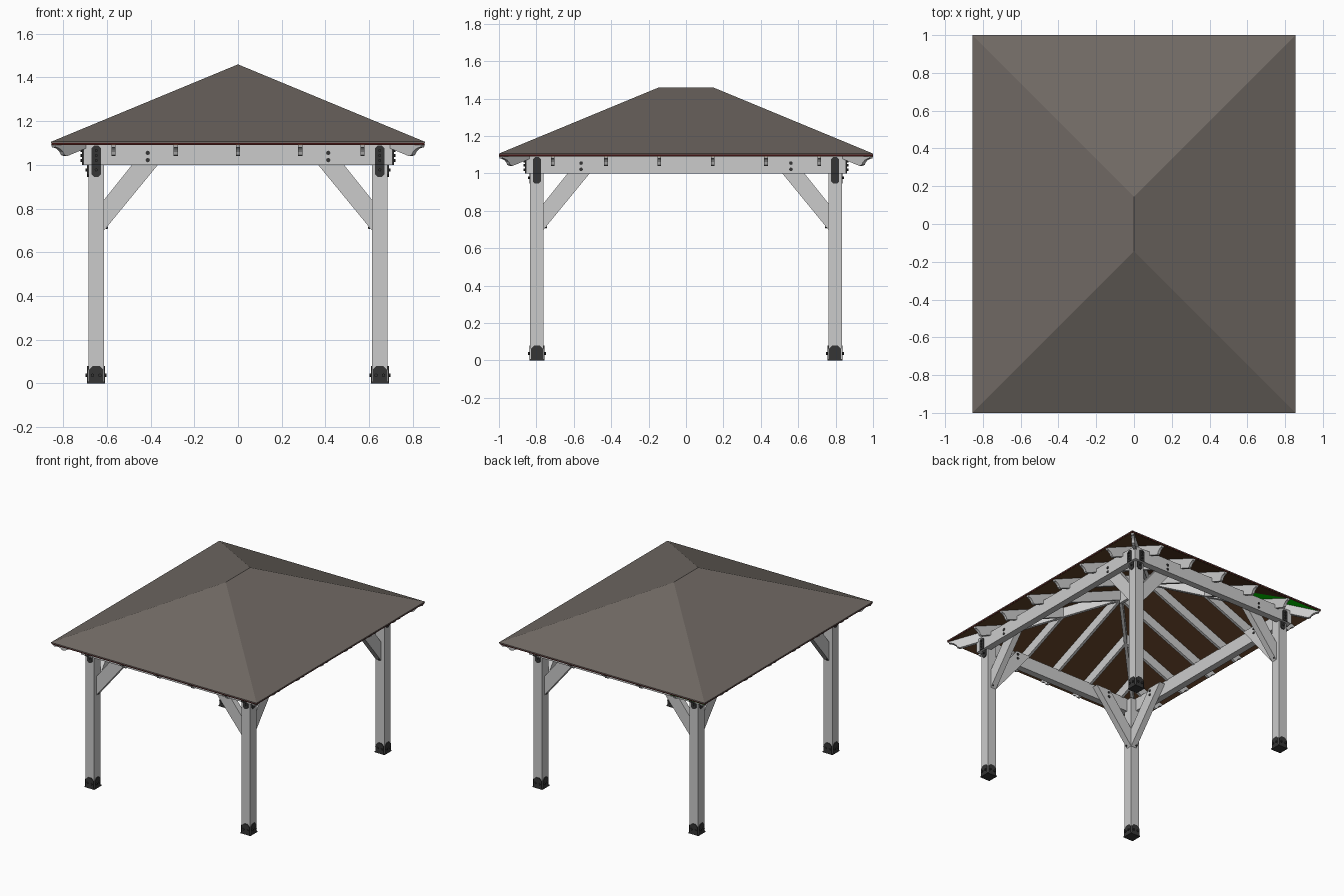
import bpy, bmesh, math
from mathutils import Vector as V

if "Cube" in bpy.data.objects:
    bpy.data.objects.remove(bpy.data.objects["Cube"])

HX, HY, RIDGE = 0.855, 1.0, 0.145      # eave half sizes, half ridge length
RISE = 0.354                           # eave to ridge height
S = RISE / HX                          # roof slope
PX, PY, PW = 0.649, 0.797, 0.036       # post centres and half width
Z = V((0, 0, 1))


def mat(name, rgb):
    m = bpy.data.materials.new(name)
    m.diffuse_color = (*rgb, 1)
    m.use_nodes = True
    m.node_tree.nodes["Principled BSDF"].inputs["Base Color"].default_value = m.diffuse_color
    return m


SHINGLE = mat("shingle", (0.16, 0.14, 0.125))
WOOD = mat("decking_brown", (0.11, 0.05, 0.02))
RED = mat("trim_red", (0.05, 0.006, 0.006))
METAL = mat("dark_metal", (0.035, 0.035, 0.035))
GREEN = mat("green_panel", (0, 1, 0))


def make(name, bm, m=None):
    bmesh.ops.recalc_face_normals(bm, faces=bm.faces)
    me = bpy.data.meshes.new(name)
    bm.to_mesh(me)
    bm.free()
    ob = bpy.data.objects.new(name, me)
    bpy.context.collection.objects.link(ob)
    if m:
        me.materials.append(m)
    return ob


def prism(name, pts, o, u, v, w, a, b, m=None):
    """Extrude a 2D outline lying in axes u, v from a to b along w."""
    bm = bmesh.new()
    o, u, v, w = V(o), V(u), V(v), V(w)
    lo, hi = [[bm.verts.new(o + u * p + v * q + w * t) for p, q in pts] for t in (a, b)]
    bm.faces.new(lo)
    bm.faces.new(hi)
    n = len(pts)
    for i in range(n):
        j = (i + 1) % n
        bm.faces.new((lo[i], lo[j], hi[j], hi[i]))
    return make(name, bm, m)


def box(name, x0, x1, y0, y1, z0, z1, m=None):
    return prism(name, [(x0, y0), (x1, y0), (x1, y1), (x0, y1)], (0, 0, 0),
                 (1, 0, 0), (0, 1, 0), Z, z0, z1, m)


def bolt(name, p, n, r=0.008, h=0.008, m=METAL):
    n = V(n)
    u = Z.cross(n) if abs(n.z) < 0.9 else V((1, 0, 0))
    ring = [(r * math.cos(k * math.pi / 4), r * math.sin(k * math.pi / 4)) for k in range(8)]
    prism(name, ring, p, u, n.cross(u), n, -0.001, h, m)


def plate(name, p, n, half, z0, z1, cut_low, cut_high):
    """Flat steel plate with clipped corners, facing along n."""
    c = half * 0.55
    top = [(half, z1 - c), (half - c, z1), (c - half, z1), (-half, z1 - c)] if cut_high else [(half, z1), (-half, z1)]
    low = [(-half, z0 + c), (c - half, z0), (half - c, z0), (half, z0 + c)] if cut_low else [(-half, z0), (half, z0)]
    n = V(n)
    prism(name, top + low, (p[0], p[1], 0), Z.cross(n), Z, n, -0.002, 0.005, METAL)


# Hipped roof layers: shingles, red edge trim, brown decking
def hip_layer(name, z0, z1, inset, m):
    bm = bmesh.new()
    rings = []
    for z in (z0, z1):
        e = [bm.verts.new((sx * (HX - inset), sy * (HY - inset), z + inset * S))
             for sx, sy in ((-1, -1), (1, -1), (1, 1), (-1, 1))]
        r = [bm.verts.new((0, s * RIDGE, z + RISE)) for s in (-1, 1)]
        for f in ((e[0], e[1], r[0]), (e[1], e[2], r[1], r[0]),
                  (e[2], e[3], r[1]), (e[3], e[0], r[0], r[1])):
            bm.faces.new(f)
        rings.append(e)
    for i in range(4):
        j = (i + 1) % 4
        bm.faces.new((rings[0][i], rings[0][j], rings[1][j], rings[1][i]))
    make(name, bm, m)


hip_layer("roof_shingles", 1.100, 1.106, 0, SHINGLE)
hip_layer("roof_edge_trim", 1.093, 1.100, 0.001, RED)
hip_layer("roof_decking", 1.089, 1.093, 0.004, WOOD)

# Green underside panel beside the back left hip
bm = bmesh.new()
bm.faces.new([bm.verts.new(p) for p in ((-HX + 0.005, HY - 0.005, 1.089), (-0.57, HY - 0.005, 1.089),
                                        (0, RIDGE, 1.0875 + RISE))])
make("green_underside_panel", bm, GREEN)


# Rafters with a scrolled tail
def rafter(name, eave, d, end, width):
    top = lambda r: 1.089 + S * r
    bot = lambda r: 1.040 + S * (r - 0.065)
    pts = [(0.008, top(0.008)), (0.012, 1.080), (0.024, 1.078), (0.036, 1.071), (0.046, 1.060),
           (0.052, 1.046), (0.065, 1.040), (end, bot(end)), (end, top(end))]
    d = V(d)
    prism(name, pts, (*eave, 0), d, Z, Z.cross(d).normalized(), -width / 2, width / 2)


for s in (-1, 1):
    for k in range(6):
        y = (k - 2.5) * 0.285
        rafter("side_rafter", (s * HX, y), (-s, 0, 0), min(HX, HY - abs(y)), 0.02)
    for k in range(5):
        x = (k - 2) * 0.285
        rafter("end_rafter", (x, s * HY), (0, -s, 0), HX - abs(x), 0.02)
    for t in (-1, 1):
        rafter("hip_rafter", (s * HX, t * HY), (-s, -t, 0), HX, 0.022)
box("ridge_board", -0.011, 0.011, -RIDGE, RIDGE, 1.34, 1.441)

# Perimeter beams
BX, BY, BT = 0.708, 0.856, 0.05
for s in (-1, 1):
    box("side_beam", *sorted((s * BX, s * (BX - BT))), -BY, BY, 1.0, 1.1)
    box("end_beam", -BX + BT, BX - BT, *sorted((s * BY, s * (BY - BT))), 1.0, 1.1)

# Posts with braces, steel feet and top brackets
BRACE = [(0, 0.70), (0.246, 1.0), (0.31, 1.078), (0.19, 1.078), (0, 0.84)]
for sx in (-1, 1):
    for sy in (-1, 1):
        x, y = sx * PX, sy * PY
        box("post", x - PW, x + PW, y - PW, y + PW, 0.004, 1.09)
        box("foot_plate", x - 0.041, x + 0.041, y - 0.041, y + 0.041, 0, 0.008, METAL)
        for n in ((1, 0, 0), (-1, 0, 0), (0, 1, 0), (0, -1, 0)):
            n = V(n)
            t = Z.cross(n)
            c = V((x, y, 0)) + n * PW
            plate("foot_bracket", c, n, 0.033, 0, 0.08, False, True)
            for q in (-0.017, 0.017):
                bolt("foot_bolt", c + t * q + Z * 0.037 + n * 0.004, n)
            if n.x * sx + n.y * sy > 0:
                # outward faces carry the beam brackets
                o = V((sx * BX, y, 0)) if n.x else V((x, sy * BY, 0))
                plate("beam_bracket", o, n, 0.021, 1.0, 1.088, False, True)
                plate("post_bracket", c, n, 0.021, 0.945, 1.0, True, False)
                for z in (1.02, 1.043, 1.066):
                    bolt("bracket_bolt", o + Z * z + n * 0.004, n, 0.007)
                bolt("bracket_bolt", c + Z * 0.977 + n * 0.004, n, 0.007)
            else:
                # inward faces carry the braces, lapped inside the beams
                out = V((0, sy, 0)) if n.x else V((sx, 0, 0))
                outer = BY if n.x else BX
                line = PY if n.x else PX
                inner = line - PW
                prism("brace", BRACE, c - out * line, n, Z, out, inner, outer - BT)
                base = c - out * line + n * 0.2
                for z in (1.022, 1.055):
                    bolt("brace_bolt", base + out * outer + Z * z, out, 0.01, 0.004)
                    bolt("brace_bolt", base + out * inner + Z * z, -out, 0.01, 0.004)
                dn = (n * 0.78 - Z * 0.63).normalized()
                bolt("brace_screw", c + n * 0.012 + Z * 0.713, dn, 0.007, 0.006)
